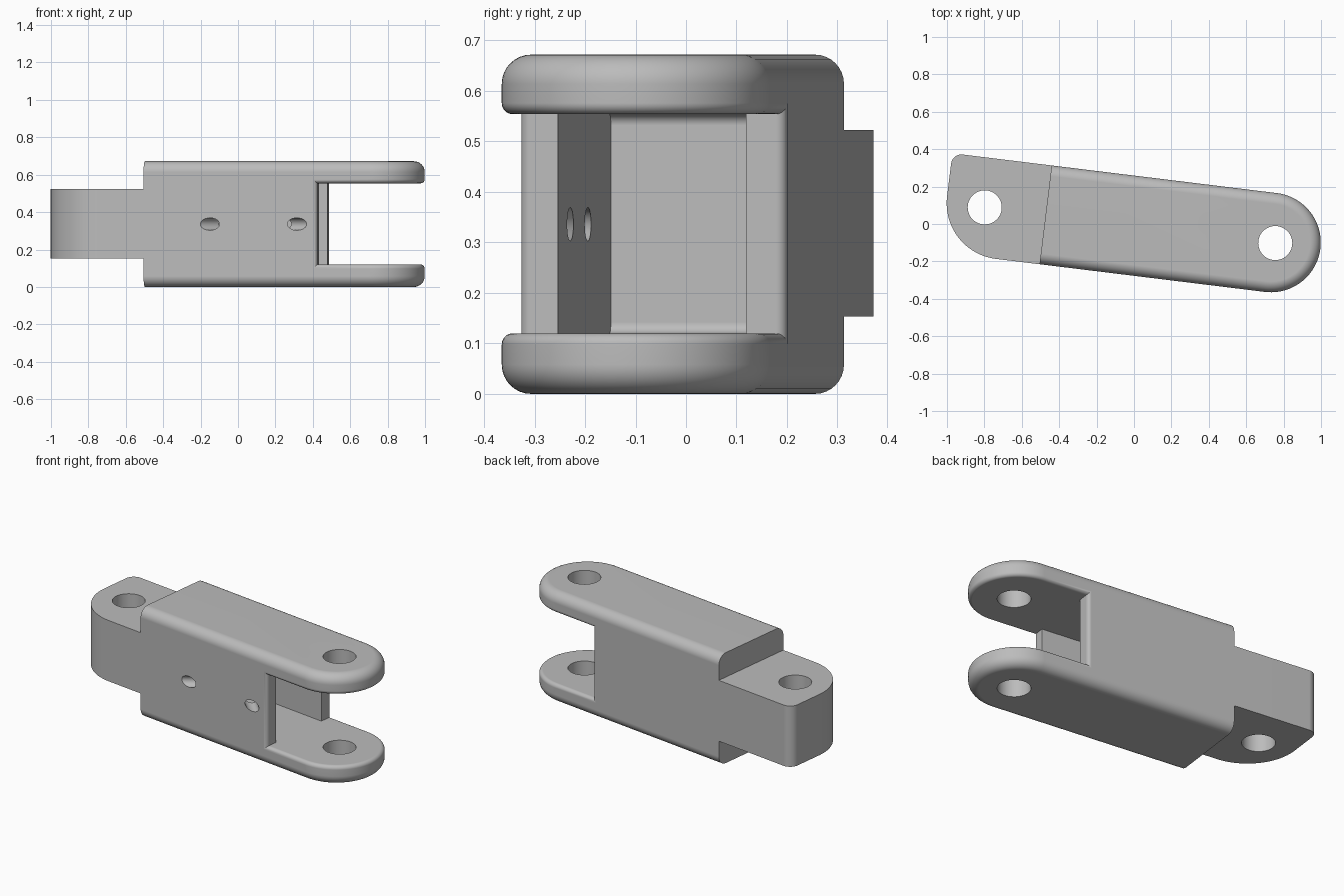
import bpy, bmesh, math
from mathutils import Matrix, Vector

cube = bpy.data.objects.get("Cube")
if cube:
    bpy.data.objects.remove(cube, do_unlink=True)

TILT = math.radians(-7)          # the link lies slightly turned in plan
MID, HALF = -0.009, 0.266        # centre line and half width
HEIGHT, RIM = 0.672, 0.058       # body height and outer edge radius
BACK, NOSE = -0.475, 0.739       # body back face and centre of round end
SLOT, FLOOR, CEIL = 0.46, 0.12, 0.554
FILLET = 0.022

metal = bpy.data.materials.new("grey metal")
metal.use_nodes = True
grey = (0.5, 0.5, 0.5, 1)
metal.diffuse_color = grey
metal.node_tree.nodes["Principled BSDF"].inputs["Base Color"].default_value = grey


def add_object(name, bm):
    bmesh.ops.recalc_face_normals(bm, faces=bm.faces)
    mesh = bpy.data.meshes.new(name)
    bm.to_mesh(mesh)
    bm.free()
    mesh.materials.append(metal)
    obj = bpy.data.objects.new(name, mesh)
    bpy.context.collection.objects.link(obj)
    return obj


def loft(name, outline, levels):
    """Stack outlines given as outline(inset) at (z, inset) levels."""
    bm = bmesh.new()
    rings = [[bm.verts.new((x, y, z)) for x, y in outline(i)] for z, i in levels]
    n = len(rings[0])
    for low, high in zip(rings, rings[1:]):
        for k in range(n):
            j = (k + 1) % n
            bm.faces.new((low[k], low[j], high[j], high[k]))
    bm.faces.new(rings[0][::-1])
    bm.faces.new(rings[-1])
    return add_object(name, bm)


def arc(cx, cy, r, start, end, steps):
    angles = [math.radians(start + (end - start) * k / steps) for k in range(steps + 1)]
    return [(cx + r * math.cos(a), cy + r * math.sin(a)) for a in angles]


def bevel_edges(obj, rule, radius):
    bm = bmesh.new()
    bm.from_mesh(obj.data)
    bmesh.ops.remove_doubles(bm, verts=bm.verts, dist=1e-5)
    edges = [e for e in bm.edges if rule(e)]
    bmesh.ops.bevel(bm, geom=edges, offset=radius, segments=5, profile=0.5, affect='EDGES')
    bm.to_mesh(obj.data)
    bm.free()


def cut(obj, cutter):
    mod = obj.modifiers.new("cut", 'BOOLEAN')
    mod.operation, mod.solver, mod.object = 'DIFFERENCE', 'EXACT', cutter
    bpy.context.view_layer.objects.active = obj
    bpy.ops.object.modifier_apply(modifier=mod.name)
    bpy.data.objects.remove(cutter, do_unlink=True)


def drill(obj, centre, direction, radius, length):
    bm = bmesh.new()
    turn = Vector(direction).to_track_quat('Z', 'Y').to_matrix().to_4x4()
    bmesh.ops.create_cone(bm, cap_ends=True, segments=48, radius1=radius, radius2=radius,
                          depth=length, matrix=Matrix.Translation(centre) @ turn)
    cut(obj, add_object("drill", bm))


# Body: flat at the back, round at the nose, rolled top and bottom rims
def body_outline(inset):
    r = HALF - inset
    return [(BACK, MID - r)] + arc(NOSE, MID, r, -90, 90, 48) + [(BACK, MID + r)]


quarter = [math.radians(90 * k / 8) for k in range(9)]
rim = [(RIM * (1 - math.cos(a)), RIM * (1 - math.sin(a))) for a in quarter]
body = loft("fork_body", body_outline, rim + [(HEIGHT - z, i) for z, i in rim[::-1]])

# Fork slot with a pocket running back into the body
IN_LOW, IN_HIGH, DEEP = -0.199, 0.176, -0.40


def slot_outline(inset):
    return [(DEEP, IN_LOW), (SLOT, IN_LOW), (SLOT, -1), (2, -1),
            (2, 1), (SLOT, 1), (SLOT, IN_HIGH), (DEEP, IN_HIGH)]


slot = loft("slot_cutter", slot_outline, [(FLOOR, 0), (CEIL, 0)])


def pocket_end(edge):
    a, b = (v.co for v in edge.verts)
    return max(a.x, b.x) < DEEP + 0.01 and abs(a.z - b.z) < 0.01


bevel_edges(slot, pocket_end, FILLET)
cut(body, slot)


def on_slot_rim(vert):
    x, y, z = vert.co
    reach = math.hypot(max(x - NOSE, 0), y - MID)
    level = min(abs(z - FLOOR), abs(z - CEIL)) < 1e-3
    return level and x > SLOT - 1e-3 and reach > HALF - 3e-3


bevel_edges(body, lambda e: all(on_slot_rim(v) for v in e.verts), FILLET)

# Pin holes through the fork, and two slanted holes through the front wall
drill(body, (0.762, MID, 0.3), (0, 0, 1), 0.091, 2)
wall = (MID - HALF + IN_LOW) / 2
for x, lean in ((-0.072, 1), (0.306, -1)):
    drill(body, (x, wall, HEIGHT / 2), (lean * 0.77, 0.64, 0), 0.033, 0.3)


# Tongue at the back, one small corner and one broad one
def tongue_outline(inset):
    low, high, end = MID - HALF, MID + HALF, -1.01
    return ([(BACK, low), (BACK, high)]
            + arc(end + 0.055, high - 0.055, 0.055, 90, 180, 10)
            + arc(end + 0.3, low + 0.3, 0.3, 180, 270, 24))


tongue = loft("tongue", tongue_outline, [(0.153, 0), (0.523, 0)])
drill(tongue, (-0.803, MID, 0.3), (0, 0, 1), 0.091, 2)

# Turn in plan and shade
for obj in (body, tongue):
    obj.rotation_euler.z = TILT
    bpy.ops.object.select_all(action='DESELECT')
    obj.select_set(True)
    bpy.context.view_layer.objects.active = obj
    bpy.ops.object.shade_smooth_by_angle(angle=math.radians(30))
    weighted = obj.modifiers.new("even_shading", 'WEIGHTED_NORMAL')
    weighted.keep_sharp = True
